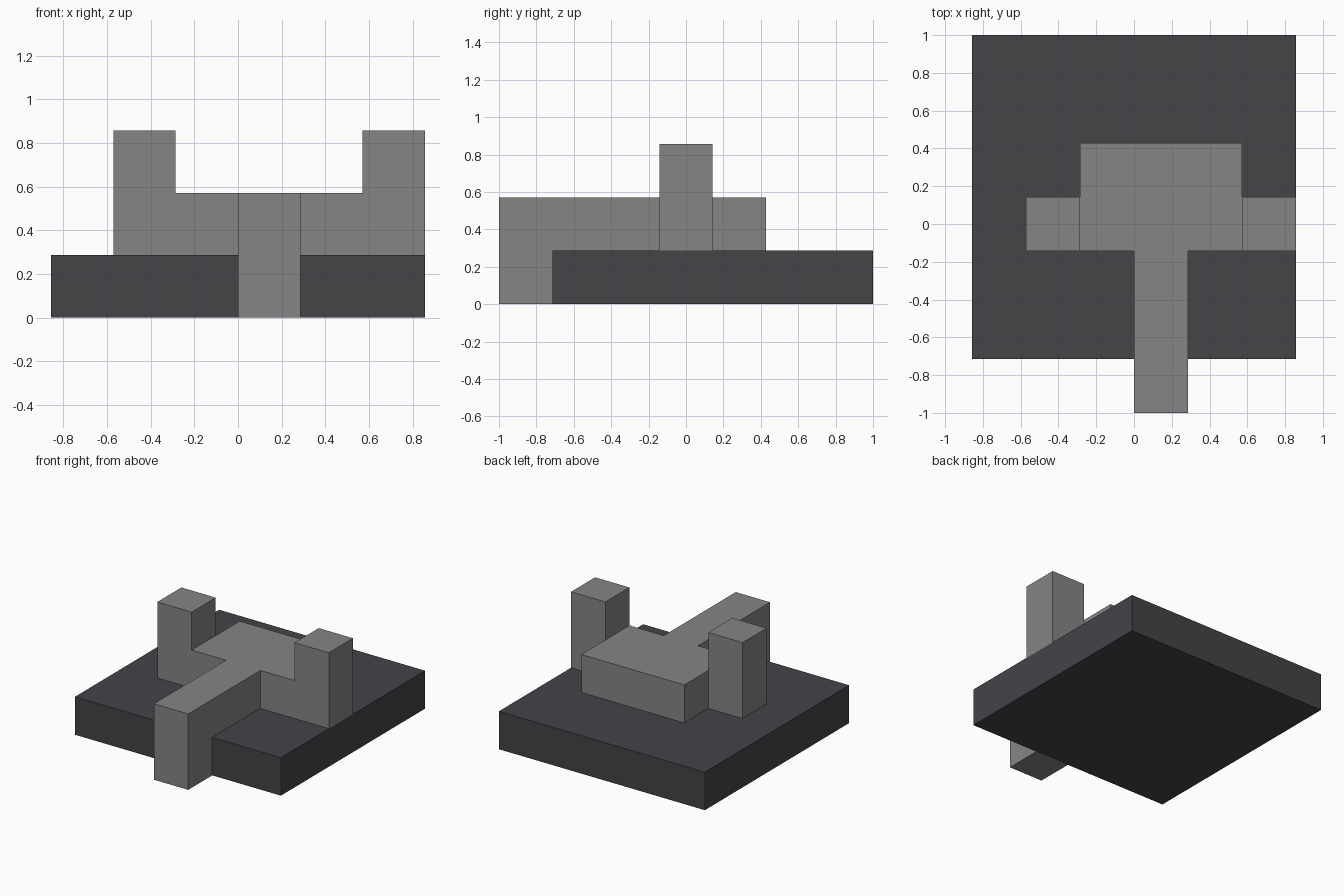
import bpy
import bmesh
from math import radians
from itertools import product
from mathutils import Vector

U = 2 / 7                               # one block
ORIGIN = Vector((-3 * U, -1, 0))        # front right bottom corner of the block grid

cube = bpy.data.objects.get("Cube")
if cube:
    bpy.data.objects.remove(cube, do_unlink=True)


def material(name, colour):
    mat = bpy.data.materials.new(name)
    mat.use_nodes = True
    mat.diffuse_color = colour
    mat.node_tree.nodes["Principled BSDF"].inputs["Base Color"].default_value = colour
    return mat


def block_solid(name, boxes, mat):
    """Joins boxes, given as (low corner, high corner) in blocks, into one clean shell."""
    cells = set()
    for low, high in boxes:
        cells.update(product(*(range(a, b) for a, b in zip(low, high))))

    bm = bmesh.new()
    for cell in cells:
        for axis, side in product(range(3), (0, 1)):
            neighbour = list(cell)
            neighbour[axis] += 2 * side - 1
            if tuple(neighbour) in cells:
                continue
            # Outer face of this cell, wound so that it faces outwards
            corner = Vector(cell)
            corner[axis] += side
            s, t = Vector((0, 0, 0)), Vector((0, 0, 0))
            s[(axis + 1) % 3] = t[(axis + 2) % 3] = 1
            points = [corner, corner + s, corner + s + t, corner + t]
            if not side:
                points.reverse()
            bm.faces.new([bm.verts.new(ORIGIN + p * U) for p in points])

    bmesh.ops.remove_doubles(bm, verts=bm.verts, dist=U / 100)
    bmesh.ops.dissolve_limit(bm, angle_limit=radians(1), verts=bm.verts, edges=bm.edges)
    mesh = bpy.data.meshes.new(name)
    bm.to_mesh(mesh)
    bm.free()
    mesh.materials.append(mat)
    obj = bpy.data.objects.new(name, mesh)
    bpy.context.collection.objects.link(obj)
    return obj


dark = material("dark_slate", (0.058, 0.056, 0.064, 1))
grey = material("mid_grey", (0.235, 0.235, 0.235, 1))

# Square slab at the bottom
block_solid("base_slab", [((0, 1, 0), (6, 7, 1))], dark)

# Body with two posts and a front beam that hooks down over the slab
body = ((2, 3, 1), (5, 5, 2))
right_post = ((1, 3, 1), (2, 4, 3))
left_post = ((5, 3, 1), (6, 4, 3))
front_beam = ((3, 0, 1), (4, 3, 2))
front_foot = ((3, 0, 0), (4, 1, 1))
block_solid("body_with_posts", [body, right_post, left_post, front_beam, front_foot], grey)
